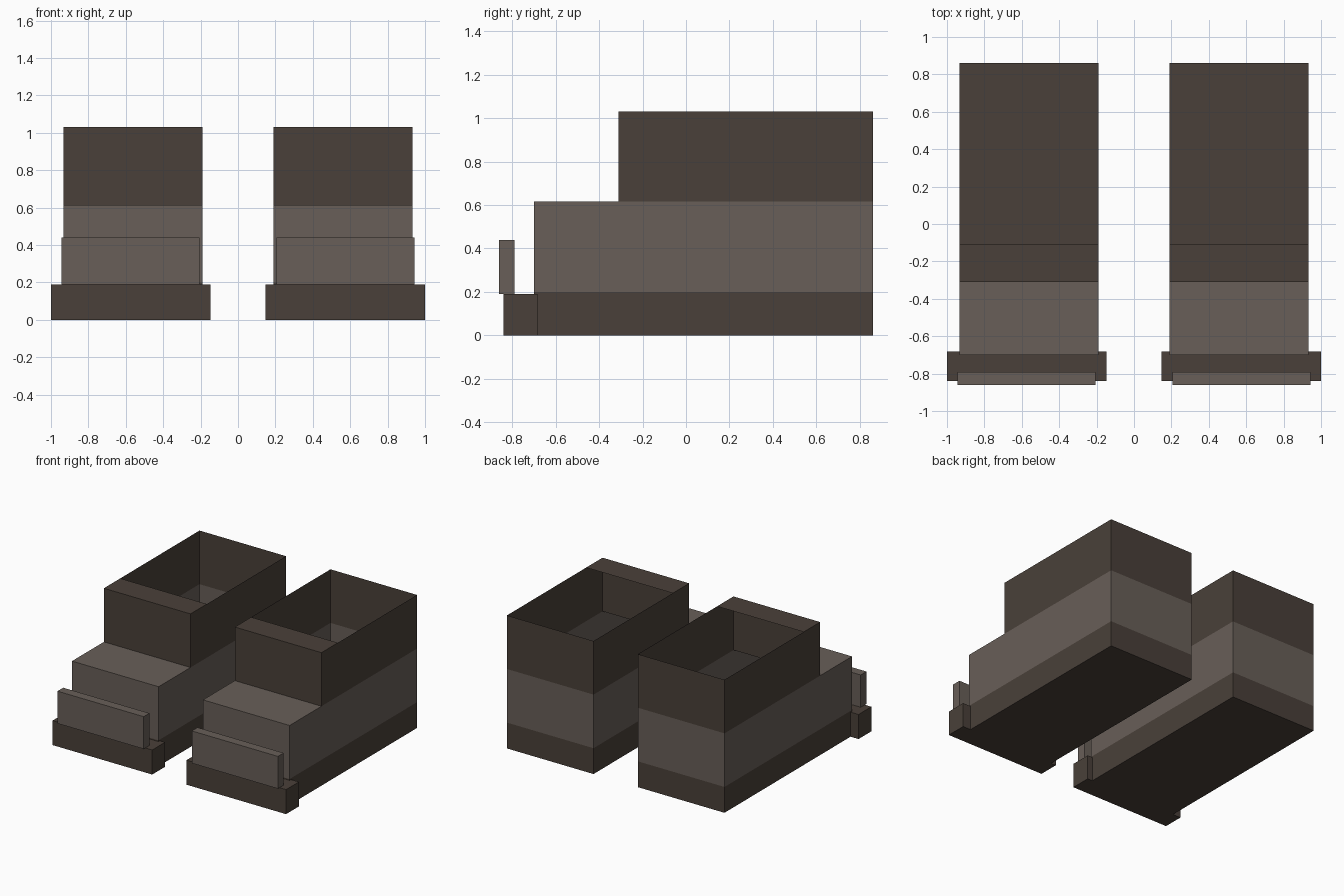
import bpy
import bmesh
from mathutils import Vector

cube = bpy.data.objects.get("Cube")
if cube:
    bpy.data.objects.remove(cube, do_unlink=True)


def material(name, color):
    mat = bpy.data.materials.new(name)
    mat.use_nodes = True
    mat.diffuse_color = color
    mat.node_tree.nodes["Principled BSDF"].inputs["Base Color"].default_value = color
    return mat


DARK = material("dark brown", (0.068, 0.051, 0.041, 1))
LIGHT = material("light taupe", (0.138, 0.114, 0.098, 1))

# Shared extents of the hollow boot shell
X0, X1 = 0.19, 0.932
FRONT, SHIN, LID, BACK = -0.70, -0.31, -0.11, 0.86
SOLE, STEP, TOP = 0.20, 0.615, 1.03


def finish(name, bm, mat):
    """Turn the bmesh into an object mirrored to the other side."""
    mesh = bpy.data.meshes.new(name)
    bm.to_mesh(mesh)
    bm.free()
    mesh.materials.append(mat)
    obj = bpy.data.objects.new(name, mesh)
    bpy.context.collection.objects.link(obj)
    mirror = obj.modifiers.new("Mirror", "MIRROR")
    mirror.use_mirror_merge = False
    return obj


def sheet(bm, y0, y1, z):
    corners = [(X0, y0), (X1, y0), (X1, y1), (X0, y1)]
    return bm.faces.new([bm.verts.new((x, y, z)) for x, y in corners])


def band(name, y0, z0, z1, mat, floor=False, cover_to=None):
    """Thin four-sided wall, with an optional floor and partial cover."""
    bm = bmesh.new()
    base = sheet(bm, y0, BACK, z0)
    base.normal_flip()
    loop = list(base.verts)[::-1]
    upper = [bm.verts.new(v.co + Vector((0, 0, z1 - z0))) for v in loop]
    for i in range(4):
        j = (i + 1) % 4
        bm.faces.new((loop[i], loop[j], upper[j], upper[i]))
    if not floor:
        bmesh.ops.delete(bm, geom=[base], context="FACES_ONLY")
    if cover_to is not None:
        sheet(bm, y0, cover_to, z1)
    return finish(name, bm, mat)


def box(name, low, high, mat):
    bm = bmesh.new()
    bmesh.ops.create_cube(bm, size=1)
    low, high = Vector(low), Vector(high)
    bmesh.ops.scale(bm, vec=high - low, verts=bm.verts)
    bmesh.ops.translate(bm, vec=(low + high) / 2, verts=bm.verts)
    return finish(name, bm, mat)


# Hollow shell: sole, stepped foot and open shin
band("sole_band", FRONT, 0, SOLE, DARK, floor=True)
band("foot_band", FRONT, SOLE, STEP, LIGHT, cover_to=SHIN)
band("shin_band", SHIN, STEP, TOP, DARK, cover_to=LID)

# Toe bumper and the plate standing on it
box("toe_bumper", (0.147, -0.84, 0), (1.0, -0.683, 0.19), DARK)
box("toe_plate", (0.206, -0.86, 0.19), (0.944, -0.79, 0.44), LIGHT)
